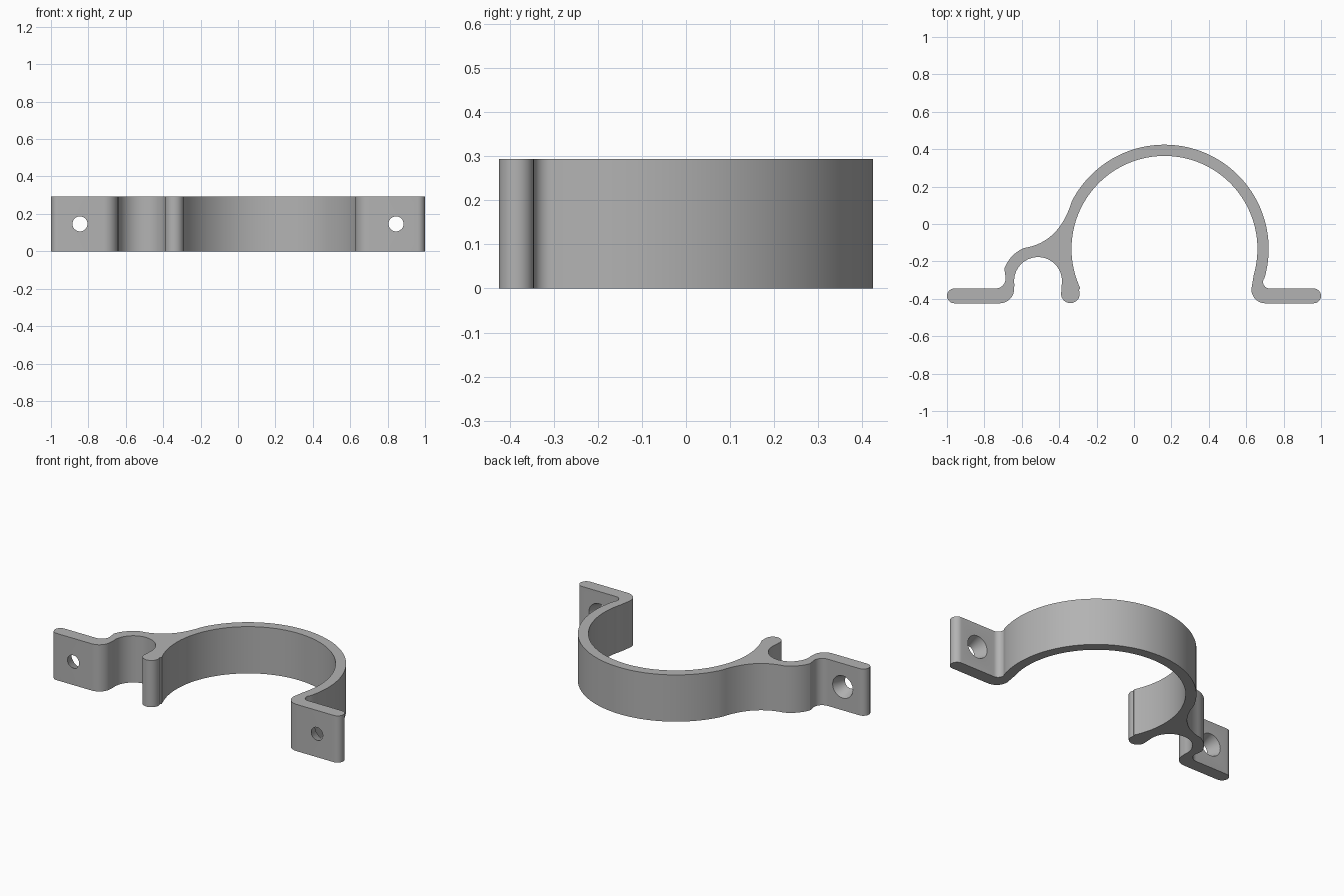
import bpy, bmesh, math
from mathutils import Vector

if "Cube" in bpy.data.objects:
    bpy.data.objects.remove(bpy.data.objects["Cube"])

HEIGHT = 0.293
FRONT, BACK = -0.424, -0.345           # faces of the mounting tabs
CX, CY, R_IN, R_OUT = 0.163, -0.133, 0.497, 0.557   # large ring


def arc(cx, cy, r, a0, a1, n):
    """Points on an arc from angle a0 to a1 in degrees."""
    return [(cx + r * math.cos(math.radians(a0 + (a1 - a0) * i / n)),
             cy + r * math.sin(math.radians(a0 + (a1 - a0) * i / n)))
            for i in range(n + 1)]


def curve(p0, p1, p2, n):
    """Quadratic curve with the end points left out."""
    p0, p1, p2 = Vector(p0), Vector(p1), Vector(p2)
    return [tuple(p0 * (1 - t) ** 2 + p1 * 2 * t * (1 - t) + p2 * t * t)
            for t in (i / n for i in range(1, n))]


mid, cap = (FRONT + BACK) / 2, (BACK - FRONT) / 2

# Outline, clockwise from the left tab
small_outer = arc(-0.513, -0.305, 0.192, 160, 113, 12)
ring_outer = arc(CX, CY, R_OUT, 153, -16, 72)
outline = arc(-1 + cap, mid, cap, 270, 90, 14)             # left tab end
outline += arc(-0.741, BACK + 0.055, 0.055, -90, 15, 10)   # inside corner
outline += small_outer                                     # small clip, outside
outline += curve(small_outer[-1], (-0.40, -0.10), ring_outer[0], 16)
outline += ring_outer                                      # large ring, outside
outline += arc(0.726, BACK + 0.036, 0.036, 165, 270, 10)   # inside corner
outline += arc(1 - cap, mid, cap, 90, -90, 14)             # right tab end
outline += arc(0.702, FRONT + 0.074, 0.074, 270, 165, 12)  # outside corner
outline += arc(CX, CY, R_IN, -16, 205, 84)                 # large ring, inside
outline += arc(-0.340, -0.373, 0.050, 23, -195, 18)        # rounded foot
outline += arc(-0.513, -0.305, 0.128, -8, 190, 32)         # small clip, inside
outline += arc(-0.718, FRONT + 0.077, 0.077, 5, -90, 12)   # outside corner

grey = bpy.data.materials.new("grey")
grey.diffuse_color = (0.45, 0.45, 0.45, 1)
grey.use_nodes = True
grey.node_tree.nodes["Principled BSDF"].inputs["Base Color"].default_value = grey.diffuse_color

# Clamp body: the outline extruded upwards
bm = bmesh.new()
face = bm.faces.new([bm.verts.new((x, y, 0)) for x, y in outline])
top = bmesh.ops.extrude_face_region(bm, geom=[face])["geom"]
bmesh.ops.translate(bm, vec=(0, 0, HEIGHT),
                    verts=[v for v in top if isinstance(v, bmesh.types.BMVert)])
bmesh.ops.remove_doubles(bm, verts=bm.verts, dist=0.0005)
bmesh.ops.recalc_face_normals(bm, faces=bm.faces)
mesh = bpy.data.meshes.new("clamp_body")
bm.to_mesh(mesh)
bm.free()
mesh.materials.append(grey)
body = bpy.data.objects.new("clamp_body", mesh)
bpy.context.collection.objects.link(body)

# Countersunk screw holes, wider at the back
for side, x in (("left", -0.845), ("right", 0.845)):
    bpy.ops.mesh.primitive_cone_add(
        vertices=40, radius1=0.083, radius2=0.027, depth=0.149,
        location=(x, mid, HEIGHT / 2), rotation=(math.pi / 2, 0, 0))
    cutter = bpy.context.object
    cutter.name = side + "_hole_cutter"
    cutter.data.materials.append(grey)
    mod = body.modifiers.new(side + "_hole", "BOOLEAN")
    mod.object, mod.operation, mod.solver = cutter, "DIFFERENCE", "EXACT"
    bpy.context.view_layer.objects.active = body
    bpy.ops.object.modifier_apply(modifier=mod.name)
    bpy.data.objects.remove(cutter)

# Smooth walls with sharp rims
bpy.ops.object.select_all(action="DESELECT")
body.select_set(True)
bpy.context.view_layer.objects.active = body
bpy.ops.object.shade_smooth_by_angle(angle=math.radians(30))
